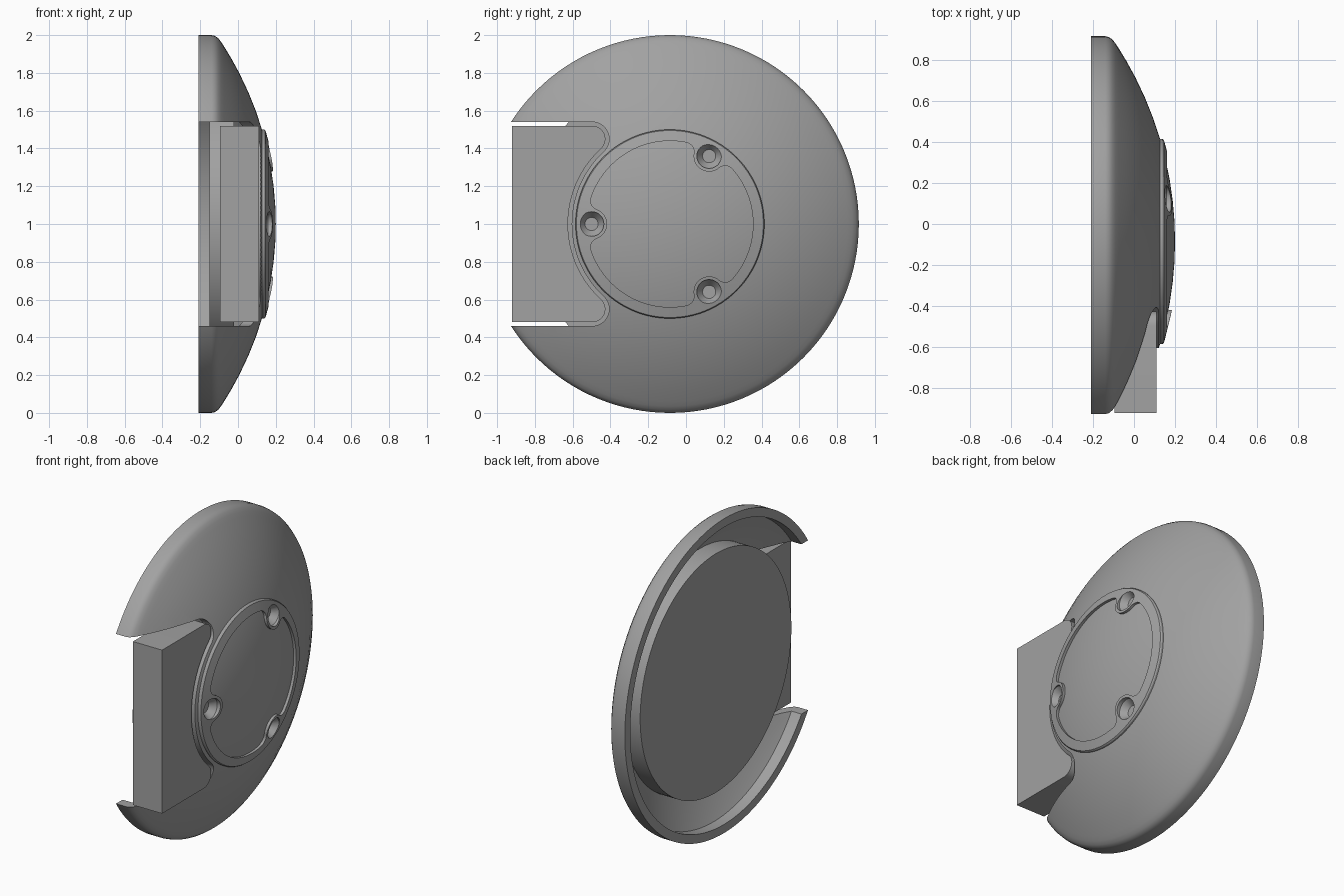
import bpy, bmesh, math
from mathutils import Vector

cube = bpy.data.objects.get("Cube")
if cube:
    bpy.data.objects.remove(cube, do_unlink=True)

CENTRE = Vector((0, -0.085, 1.0))   # axis of the disc, running along x
DOME_R = 1.75                       # radius of the shallow dome

grey = bpy.data.materials.new("mid_grey")
grey.use_nodes = True
grey.diffuse_color = (0.36, 0.36, 0.36, 1)
grey.node_tree.nodes["Principled BSDF"].inputs["Base Color"].default_value = (0.36, 0.36, 0.36, 1)


def finish(name, bm):
    bmesh.ops.recalc_face_normals(bm, faces=bm.faces)
    mesh = bpy.data.meshes.new(name)
    bm.to_mesh(mesh)
    bm.free()
    mesh.materials.append(grey)
    obj = bpy.data.objects.new(name, mesh)
    obj.location = CENTRE
    bpy.context.collection.objects.link(obj)
    return obj


def lathe(name, profile, steps=128):
    """Spin (radius, x) points about the x axis."""
    bm = bmesh.new()
    verts = [bm.verts.new((x, r, 0)) for r, x in profile]
    edges = [bm.edges.new(p) for p in zip(verts, verts[1:])]
    bmesh.ops.spin(bm, geom=verts + edges, axis=(1, 0, 0), cent=(0, 0, 0),
                   angle=2 * math.pi, steps=steps, use_duplicate=False)
    bmesh.ops.remove_doubles(bm, verts=bm.verts, dist=1e-5)
    return finish(name, bm)


def prism(name, outline, x0, x1):
    """Extrude a (y, z) outline along x."""
    bm = bmesh.new()
    face = bm.faces.new([bm.verts.new((x0, y, z)) for y, z in outline])
    ext = bmesh.ops.extrude_face_region(bm, geom=[face])
    moved = [g for g in ext["geom"] if isinstance(g, bmesh.types.BMVert)]
    bmesh.ops.translate(bm, verts=moved, vec=(x1 - x0, 0, 0))
    return finish(name, bm)


def arc(c, r, a0, a1, n):
    return [(c[0] + r * math.cos(a0 + (a1 - a0) * i / n),
             c[1] + r * math.sin(a0 + (a1 - a0) * i / n)) for i in range(n + 1)]


def sphere_x(r, apex=0.2, radius=DOME_R):
    return apex - radius + math.sqrt(radius ** 2 - r ** 2)


def cut(obj, cutter):
    mod = obj.modifiers.new("cut", 'BOOLEAN')
    mod.operation, mod.solver, mod.object = 'DIFFERENCE', 'EXACT', cutter
    bpy.context.view_layer.objects.active = obj
    bpy.ops.object.modifier_apply(modifier=mod.name)


def notch_outline(gap, y_end):
    """Bay shape: straight sides, rounded inner corners, bitten by the centre plate."""
    cz, r = 0.45, 0.09 - gap
    cy = -math.sqrt(0.61 ** 2 - cz ** 2)
    toward = math.atan2(-cz, -cy)
    upper = [(y_end, cz + r)] + arc((cy, cz), r, math.pi / 2, toward, 14)
    bite = arc((0, 0), 0.52 + gap, math.pi + toward, math.pi - toward, 32)[1:-1]
    return upper + bite + [(y, -z) for y, z in reversed(upper)]


def recess_outline(rim=0.44, boss=0.082, dist=0.415, f=0.05):
    """Circle with three filleted bites around the screw holes."""
    pts = []
    a = rim - f
    phi = math.acos((a * a + dist * dist - (boss + f) ** 2) / (2 * a * dist))
    for k in range(3):
        t = math.pi / 3 + k * 2 * math.pi / 3
        F = Vector((a * math.cos(phi), a * math.sin(phi)))   # fillet centre
        d = Vector((dist, 0)) - F
        ang = math.atan2(d.y, d.x)
        # local half: boss middle -> fillet -> rim
        half = arc((dist, 0), boss, math.pi, ang + math.pi, 12)
        half += arc(F, f, ang + 2 * math.pi, phi + 2 * math.pi, 0 + 10)[1:] \
            if ang + 2 * math.pi - phi < math.pi * 1 else arc(F, f, ang, phi, 10)[1:]
        local = [(y, -z) for y, z in reversed(half)] + half[1:]
        local += arc((0, 0), rim, phi, 2 * math.pi / 3 - phi, 28)[1:-1]
        pts += [(y * math.cos(t) - z * math.sin(t), y * math.sin(t) + z * math.cos(t))
                for y, z in local]
    return pts


# Domed cover: a shell with a rounded rim and an open back
outer = [(r, sphere_x(r)) for r in (0, .1, .2, .3, .4, .5, .6, .7, .8, .88, .94)]
rim = [(0.965, -0.09), (0.984, -0.105), (0.996, -0.122), (1, -0.14), (1, -0.21), (0.945, -0.21), (0.945, -0.14)]
inner = [(r, sphere_x(r, 0.14)) for r in (.9, .8, .7, .6, .45, .3, .15, 0)]
cover = lathe("domed_cover", outer + rim + inner)
notch_cutter = prism("notch_cutter", notch_outline(0, -1.2), -0.4, 0.4)
cut(cover, notch_cutter)

# Raised trim ring with bosses around the screw holes
ring_profile = [(r, sphere_x(r, 0.217)) for r in (0, .1, .2, .3, .36, .4, .44, .495)]
ring_profile += [(0.5, 0.138), (0.5, 0.1), (0, 0.1)]
ring = lathe("trim_ring", ring_profile)
recess_cutter = prism("recess_cutter", recess_outline(), 0, 0.4)
cut(ring, recess_cutter)

# Three conical screw holes
cutters = [notch_cutter, recess_cutter]
for k in range(3):
    t = math.pi / 3 + k * 2 * math.pi / 3
    hole = lathe("hole_cutter", [(0, 0.2), (0.065, 0.2), (0.065, 0.158), (0.035, 0.118), (0, 0.118)], 32)
    hole.location += Vector((0, 0.415 * math.cos(t), 0.415 * math.sin(t)))
    bpy.context.view_layer.update()
    cut(cover, hole)
    cut(ring, hole)
    cutters.append(hole)
for c in cutters:
    bpy.data.objects.remove(c, do_unlink=True)

# Block filling the bay, and the flat disc behind the cover
block = prism("bay_block", notch_outline(0.02, -0.835), -0.095, 0.11)
disc = lathe("back_disc", [(0, -0.02), (0.76, -0.02), (0.76, -0.15), (0, -0.15)])

for obj in (cover, ring, block, disc):
    bpy.ops.object.select_all(action='DESELECT')
    obj.select_set(True)
    bpy.context.view_layer.objects.active = obj
    bpy.ops.object.shade_smooth_by_angle(angle=math.radians(25))
